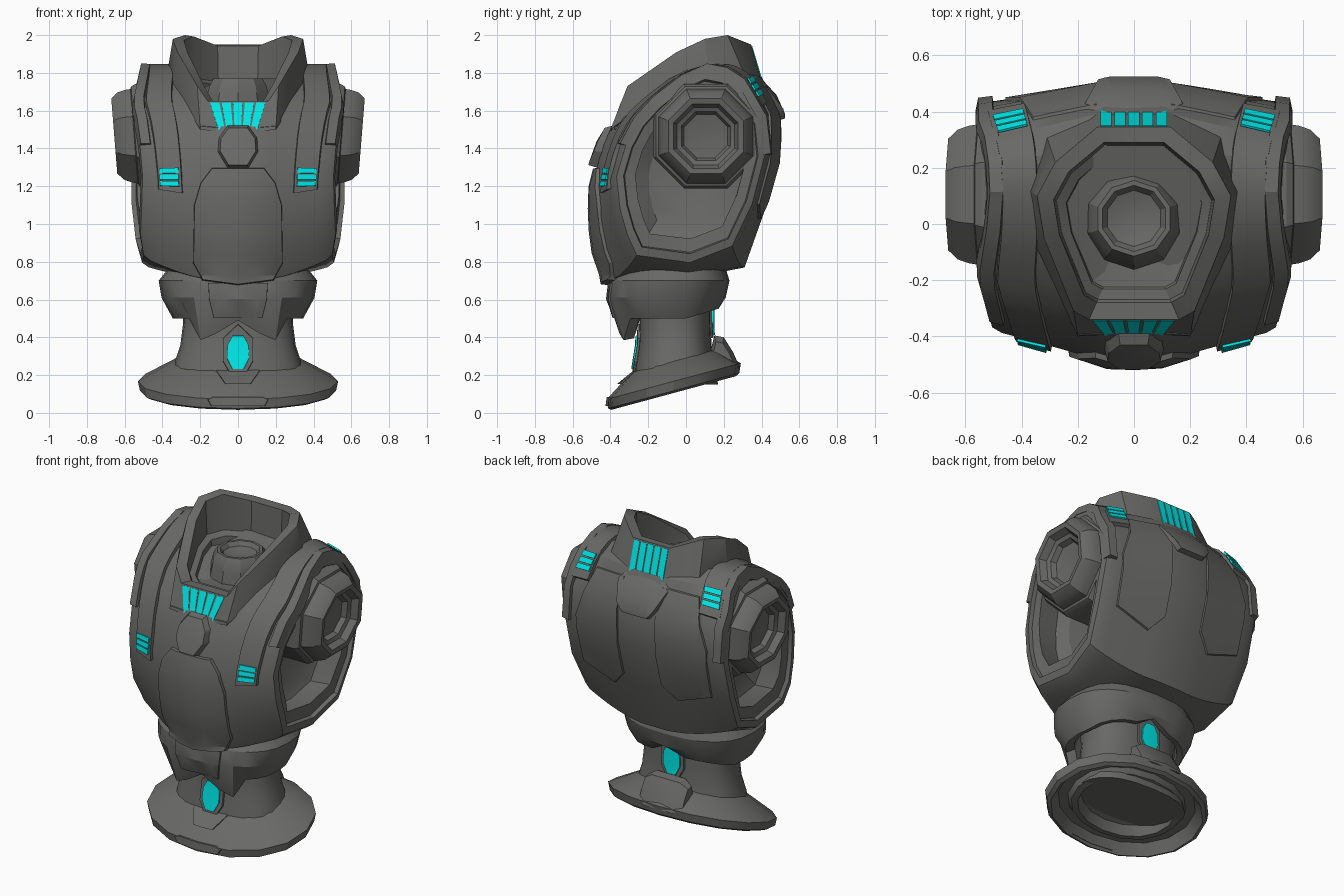
import bpy, bmesh, math
from mathutils import Vector
from mathutils.bvhtree import BVHTree

cube = bpy.data.objects.get("Cube")
if cube:
    bpy.data.objects.remove(cube)


def material(name, rgb):
    m = bpy.data.materials.new(name)
    m.use_nodes = True
    m.diffuse_color = (*rgb, 1)
    m.node_tree.nodes["Principled BSDF"].inputs["Base Color"].default_value = (*rgb, 1)
    return m


GREY = material("dark grey armour", (0.14, 0.14, 0.135))
CYAN = material("cyan light", (0.0, 0.82, 0.82))
parts = []


def finish(name, bm, mat):
    bmesh.ops.recalc_face_normals(bm, faces=bm.faces)
    me = bpy.data.meshes.new(name)
    bm.to_mesh(me)
    bm.free()
    me.materials.append(mat)
    ob = bpy.data.objects.new(name, me)
    bpy.context.collection.objects.link(ob)
    parts.append(ob)
    return ob


def loft(name, rings, mat=GREY):
    """Skin closed rings of points and cap both ends."""
    bm = bmesh.new()
    rows = [[bm.verts.new(p) for p in r] for r in rings]
    n = len(rows[0])
    for a, b in zip(rows, rows[1:]):
        for i in range(n):
            j = (i + 1) % n
            bm.faces.new((a[i], a[j], b[j], b[i]))
    bm.faces.new(rows[0])
    bm.faces.new(rows[-1])
    return finish(name, bm, mat)


def surface(ob):
    me = ob.data
    return BVHTree.FromPolygons([v.co for v in me.vertices], [p.vertices for p in me.polygons])


def plate(name, outline, side, tree, thick, mat=GREY, taper=0.93, mirror=True):
    """Wrap an (x, z) outline onto a surface from the front (-1) or back (1)."""
    pts = list(outline)
    if mirror:
        pts += [(-x, z) for x, z in reversed(outline) if x]
    bm = bmesh.new()
    bm.faces.new([bm.verts.new((x, 0, z)) for x, z in pts])
    for axis, step in ((0, 0.1), (2, 0.12)):
        for k in range(-6, 18):
            co, no = Vector(), Vector()
            co[axis], no[axis] = k * step + 0.003, 1
            bmesh.ops.bisect_plane(bm, geom=bm.verts[:] + bm.edges[:] + bm.faces[:],
                                   plane_co=co, plane_no=no)
    mx = sum(p[0] for p in pts) / len(pts)
    mz = sum(p[1] for p in pts) / len(pts)

    def drop(v, off):
        hit = tree.ray_cast(Vector((v.co.x, side * 3, v.co.z)), Vector((0, -side, 0)))[0]
        if hit is None:
            hit = tree.find_nearest(Vector((v.co.x, side * 0.45, v.co.z)))[0]
        v.co.y = hit.y + side * off
    ext = bmesh.ops.extrude_face_region(bm, geom=bm.faces[:])
    top = [g for g in ext["geom"] if isinstance(g, bmesh.types.BMVert)]
    for v in bm.verts:
        drop(v, thick if v in top else -0.03)
    for v in top:
        v.co.x = mx + (v.co.x - mx) * taper
        v.co.z = mz + (v.co.z - mz) * taper
    return finish(name, bm, mat)


def bars(name, a, b, c, d, n):
    """Thin glowing bars dividing the quad a-b-c-d along a to b."""
    a, b, c, d = map(Vector, (a, b, c, d))
    no = (b - a).cross(d - a).normalized()
    if no.dot((a + c) / 2 - Vector((0, 0, 1.3))) < 0:
        no = -no
    for i in range(n):
        u, w = (i + 0.08) / n, (i + 0.88) / n
        q = [a.lerp(b, u), a.lerp(b, w), d.lerp(c, w), d.lerp(c, u)]
        loft(name, [[p + no * h for p in q] for h in (-0.003, 0.006)], CYAN)


# Torso: side profiles at the centre and at the shoulder, blended across x
MID = [(-.43, .70), (-.48, .85), (-.5, 1.02), (-.495, 1.2), (-.44, 1.42), (-.37, 1.56),
       (-.25, 1.66), (-.08, 1.78), (.12, 1.82), (.29, 1.84), (.40, 1.78), (.495, 1.6),
       (.495, 1.35), (.42, 1.08), (.31, .77), (0, .71)]
OUT = [(-.27, .82), (-.32, .93), (-.36, 1.07), (-.38, 1.25), (-.33, 1.42), (-.26, 1.55),
       (-.16, 1.66), (-.02, 1.77), (.11, 1.83), (.21, 1.81), (.3, 1.75), (.41, 1.56),
       (.43, 1.37), (.36, 1.1), (.25, .87), (.02, .78)]
HUB = Vector((0, 0.03, 1.3))


def hull(x, t, off=0.0, scale=1.0):
    i, f = int(t) % 16, t % 1
    blend = min(1, max(0, (abs(x) - 0.1) / 0.45))
    y, z = [(1 - w) * ((1 - f) * MID[i][k] + f * MID[(i + 1) % 16][k])
            + w * ((1 - f) * OUT[i][k] + f * OUT[(i + 1) % 16][k])
            for k, w in ((0, blend), (1, blend ** 2))]
    p = Vector((0, y, z)) - HUB
    p = HUB + p * scale + p.normalized() * off
    p.x = x * (1 - 0.5 * max(0, 0.95 - z) - 0.4 * max(0, z - 1.65) - 0.5 * max(0, -.2 - y))
    return p


steps = [(.1, 1), (.2, 1), (.3, 1), (.38, 1), (.46, 1), (.52, 1), (.555, .97), (.565, .88),
         (.54, .86), (.535, .72), (.40, .68), (.36, .5)]
spec = [(-x, s) for x, s in reversed(steps)] + steps
torso = loft("torso_shell", [[hull(x, t, 0, s) for t in range(16)] for x, s in spec])
body = surface(torso)

# Collar outlines, from front to back on one side
BASE = [(.11, -.395, 1.49), (.2, -.40, 1.5), (.35, -.08, 1.74), (.375, .12, 1.8),
        (.31, .31, 1.79), (.13, .405, 1.74)]
RIM = [(.16, -.34, 1.65), (.215, -.31, 1.73), (.32, -.05, 1.91), (.345, .1, 1.98),
       (.28, .22, 2.0), (.13, .345, 1.95)]


def ring(half, s=1.0, drop=0.0):
    pts = half + [(-x, y, z) for x, y, z in reversed(half)]
    return [(x * s, .02 + (y - .02) * s, z + (1.62 - z) * drop) for x, y, z in pts]


# Neck well cut out of the torso
well = loft("neck_well_cutter", [[(x, y, z) for x, y, _ in ring(BASE, 0.95)] for z in (1.5, 2.2)])
well.hide_render = True
mod = torso.modifiers.new("neck_well", "BOOLEAN")
mod.object, mod.operation, mod.solver = well, "DIFFERENCE", "EXACT"
bpy.context.view_layer.objects.active = torso
bpy.ops.object.modifier_apply(modifier=mod.name)
parts.remove(well)
bpy.data.objects.remove(well)

loft("neck_collar", [ring(BASE, 0.99, 0.15), ring(BASE), ring(RIM), ring(RIM, .83, .02),
                     ring(RIM, .8, .6), ring(RIM, .7, .66), ring(RIM, .68, .9),
                     ring(RIM, .55, 1)])


def revolve(name, profile, n, place):
    return loft(name, [[place(r * math.cos(math.tau * (i + .5) / n),
                              r * math.sin(math.tau * (i + .5) / n), h) for i in range(n)]
                       for r, h in profile])


revolve("neck_socket", [(.19, 1.58), (.17, 1.68), (.16, 1.73), (.135, 1.77), (.118, 1.77),
                        (.1, 1.745), (.05, 1.73)], 10, lambda a, b, h: (a, .02 + b, h))

# Collar lights, front and back
for nm, k, n in (("front_collar_light", 0, 5), ("back_collar_light", -1, 5)):
    (x0, y0, z0), (x1, y1, z1) = BASE[k], RIM[k]
    bars(nm, (-x0 * .95, y0, z0), (x0 * .95, y0, z0),
         (x1 * .95, y1, z1 - .01), (-x1 * .95, y1, z1 - .01), n)

# Chest and back armour
plate("chest_panel", [(0, .675), (.19, .70), (.24, .79), (.235, 1.1), (.2, 1.22), (.14, 1.3)],
      -1, body, .022, taper=.98)
plate("chest_badge", [(.06, 1.29), (.115, 1.38), (.11, 1.46), (.06, 1.53)], -1, body, .045, taper=.82)
plate("back_badge", [(.1, 1.54), (.15, 1.6), (.2, 1.72), (.13, 1.81)], 1, body, .03, taper=.85)

for s in (1, -1):
    side = "left" if s > 0 else "right"
    plate(side + "_back_panel", [(s * x, z) for x, z in
          ((.13, 1.74), (.36, 1.72), (.46, 1.42), (.45, 1.1), (.22, 1.02), (.13, 1.12))],
          1, body, .014, taper=.98, mirror=False)

    # Bands over the shoulder
    def band(name, t0, t1, x0, x1, w, off):
        rows = []
        n = int((t1 - t0) * 2)
        for i in range(n + 1):
            t, x = t0 + (t1 - t0) * i / n, x0 + (x1 - x0) * i / n
            rows.append([hull(s * (x + dx), t, o) for dx, o in
                         ((-w - .01, -.03), (-w, off), (w, off), (w + .01, -.03))])
        loft(side + name, rows)
    band("_shoulder_band", 2.75, 10.75, .4, .455, .065, .022)
    band("_shoulder_edge", 4, 12, .525, .53, .025, .02)
    for nm, t0, t1, x, tilt in (("front", 2.85, 3.35, .405, .07), ("back", 10.02, 10.55, .45, 0)):
        bars(f"{side}_{nm}_shoulder_light", hull(s * (x - .053), t0 + tilt, .025),
             hull(s * (x - .053), t1 + tilt, .025), hull(s * (x + .053), t1, .025),
             hull(s * (x + .053), t0, .025), 3)

    # Arm socket in its housing, leaning slightly downward
    revolve(side + "_arm_socket", [(.3, .34), (.3, .52), (.285, .545), (.27, .55), (.265, .58),
            (.25, .62), (.215, .655), (.185, .65), (.165, .61), (.14, .60), (.125, .57),
            (.05, .56)], 8, lambda a, b, h: (s * (h + .08 * b), .105 + a, 1.465 + b))


def oval(hx, yf, yb, zf, n=24, p=0.8):
    """Rounded ring; zf gives the height at each (x, y)."""
    pts = []
    for i in range(n):
        c, d = math.cos(math.tau * i / n), math.sin(math.tau * i / n)
        x = hx * math.copysign(abs(c) ** p, c)
        y = (yf + yb) / 2 + (yb - yf) / 2 * math.copysign(abs(d) ** p, d)
        pts.append((x, y, zf(x, y)))
    return pts


# Abdomen hem, lower at the front and arched over both waist lights
def hem(x, y):
    if y < -.2 and abs(x) < .22:
        return .49 if abs(x) < .05 else .42 if abs(x) < .13 else .385
    if y > .1 and abs(x) < .05:
        return .61
    return .5 + max(0, y) * .3


belly = loft("abdomen", [oval(.34, -.33, .20, lambda x, y: .8),
                         oval(.42, -.40, .23, lambda x, y: .70),
                         oval(.405, -.415, .21, lambda x, y: .61),
                         oval(.345, -.36, .18, hem),
                         oval(.31, -.30, .15, lambda x, y: hem(x, y) + .01),
                         oval(.28, -.24, .12, lambda x, y: .65)])
plate("front_abdomen_panel", [(.13, .5), (.155, .6), (.16, .69)], -1, surface(belly), .012, taper=.98)

# Waist column
waist = loft("waist_column", [oval(h, f, b, lambda x, y: z) for z, h, f, b in
             ((.15, .36, -.28, .17), (.27, .335, -.265, .15), (.36, .305, -.25, .135),
              (.48, .29, -.245, .13), (.68, .30, -.25, .13))])

# Tilted flared foot, hollow underneath
foot = loft("flared_foot", [oval(.53 * k, -.065 - .355 * k, -.065 + .355 * k,
            lambda x, y: .135 + h + .27 * y, 16, .95) for k, h in
            ((.5, .17), (.64, .155), (1, .05), (.98, 0), (.93, -.012),
             (.84, .05), (.72, .05), (.68, .02), (.6, .015), (.54, .07), (.3, .09))])
foot_tree = surface(foot)
plate("front_foot_tab", [(.07, .15), (.12, .22), (.12, .25)], -1, foot_tree, .015)
plate("front_foot_notch", [(.15, .035), (.17, .07), (.14, .085)], -1, foot_tree, .012)

# Raised guard on the back of the foot
GUARD = [(.13, .33), (.15, .41), (.2, .4), (.25, .32), (.285, .24), (.2, .25)]
loft("back_foot_guard", [[(x, .18 + (y - .18) * k, .3 + (z - .3) * k) for y, z in GUARD]
                         for x, k in ((-.15, .7), (-.1, 1), (.1, 1), (.15, .7))])

# Oval waist lights in frames
column = surface(waist)
for s, nm, z in ((-1, "front", .32), (1, "back", .5)):
    plate(nm + "_light_frame", [(.05, z - .11), (.085, z - .05), (.085, z + .08), (0, z + .16)],
          s, column, .012, taper=.92)
    plate(nm + "_waist_light", [(.03, z - .09), (.06, z - .03), (.057, z + .04), (.03, z + .09)],
          s, column, .02, CYAN, .98)

# Smooth shading with sharp edges kept
bpy.ops.object.select_all(action="DESELECT")
for ob in parts:
    ob.select_set(True)
bpy.context.view_layer.objects.active = torso
bpy.ops.object.shade_smooth_by_angle(angle=math.radians(28))
